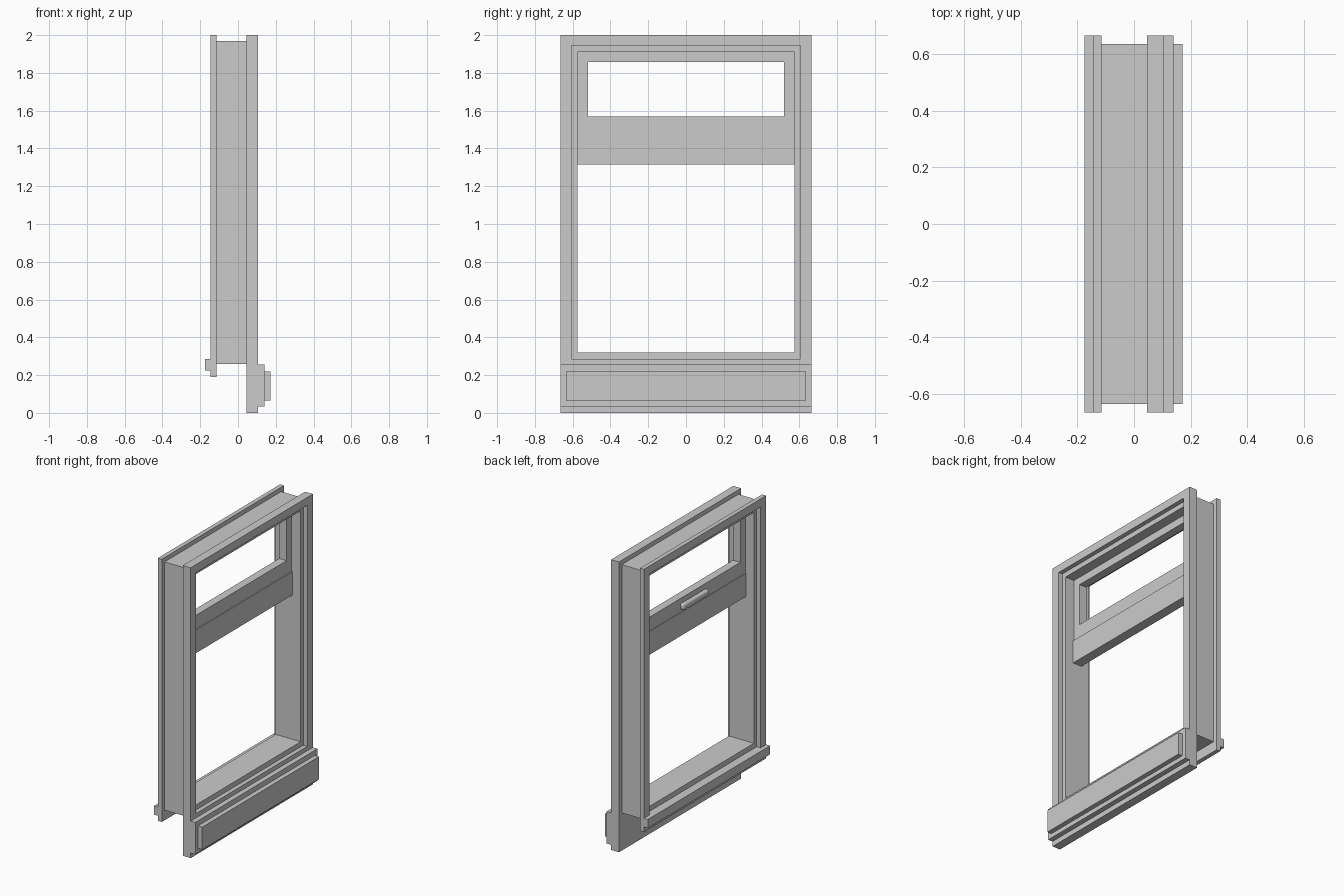
import bpy, bmesh

if "Cube" in bpy.data.objects:
    bpy.data.objects.remove(bpy.data.objects["Cube"])


def finish(name, bm):
    bmesh.ops.recalc_face_normals(bm, faces=bm.faces)
    mesh = bpy.data.meshes.new(name)
    bm.to_mesh(mesh)
    bm.free()
    obj = bpy.data.objects.new(name, mesh)
    bpy.context.collection.objects.link(obj)
    return obj


def box(name, x0, x1, half_y, z0, z1):
    bm = bmesh.new()
    bmesh.ops.create_cube(bm, size=1)
    for v in bm.verts:
        v.co = (x1 if v.co.x > 0 else x0,
                half_y if v.co.y > 0 else -half_y,
                z1 if v.co.z > 0 else z0)
    return finish(name, bm)


def ring(name, x0, x1, outer, inner):
    """Rectangular frame; outer and inner are (half_y, z0, z1)."""
    bm = bmesh.new()
    loops = []
    for x in (x0, x1):
        for h, z0, z1 in (outer, inner):
            loops.append([bm.verts.new((x, y, z)) for y, z in
                          ((-h, z0), (h, z0), (h, z1), (-h, z1))])
    out0, in0, out1, in1 = loops
    for a, b in ((out0, in0), (in0, in1), (in1, out1), (out1, out0)):
        for i in range(4):
            j = (i + 1) % 4
            bm.faces.new((a[i], a[j], b[j], b[i]))
    return finish(name, bm)


# Inner and outer casings around the wall liner
casing_hole = (0.605, 0.285, 1.945)
jamb_hole = (0.575, 0.32, 1.91)
ring("inner_casing", -0.145, -0.115, (0.665, 0.19, 2.0), casing_hole)
ring("outer_casing", 0.045, 0.105, (0.665, 0.0, 2.0), casing_hole)
ring("jamb_liner", -0.115, 0.045, (0.635, 0.26, 1.97), jamb_hole)
ring("outer_stop", 0.045, 0.075, casing_hole, jamb_hole)

# Sill nosing and stepped apron
box("sill_nosing", -0.175, -0.145, 0.665, 0.225, 0.285)
box("apron", 0.105, 0.14, 0.665, 0.035, 0.255)
box("apron_panel", 0.14, 0.172, 0.635, 0.065, 0.22)

# Transom bar with the small sash above it
box("transom_bar", -0.055, 0.013, 0.575, 1.315, 1.475)
ring("upper_sash", -0.05, 0.006, (0.575, 1.475, 1.91), (0.52, 1.57, 1.857))

# Rounded pull handle on the sash's lower rail
handle = box("sash_handle", -0.085, -0.048, 0.14, 1.495, 1.54)
bevel = handle.modifiers.new("round", 'BEVEL')
bevel.width = 0.015
bevel.segments = 3
